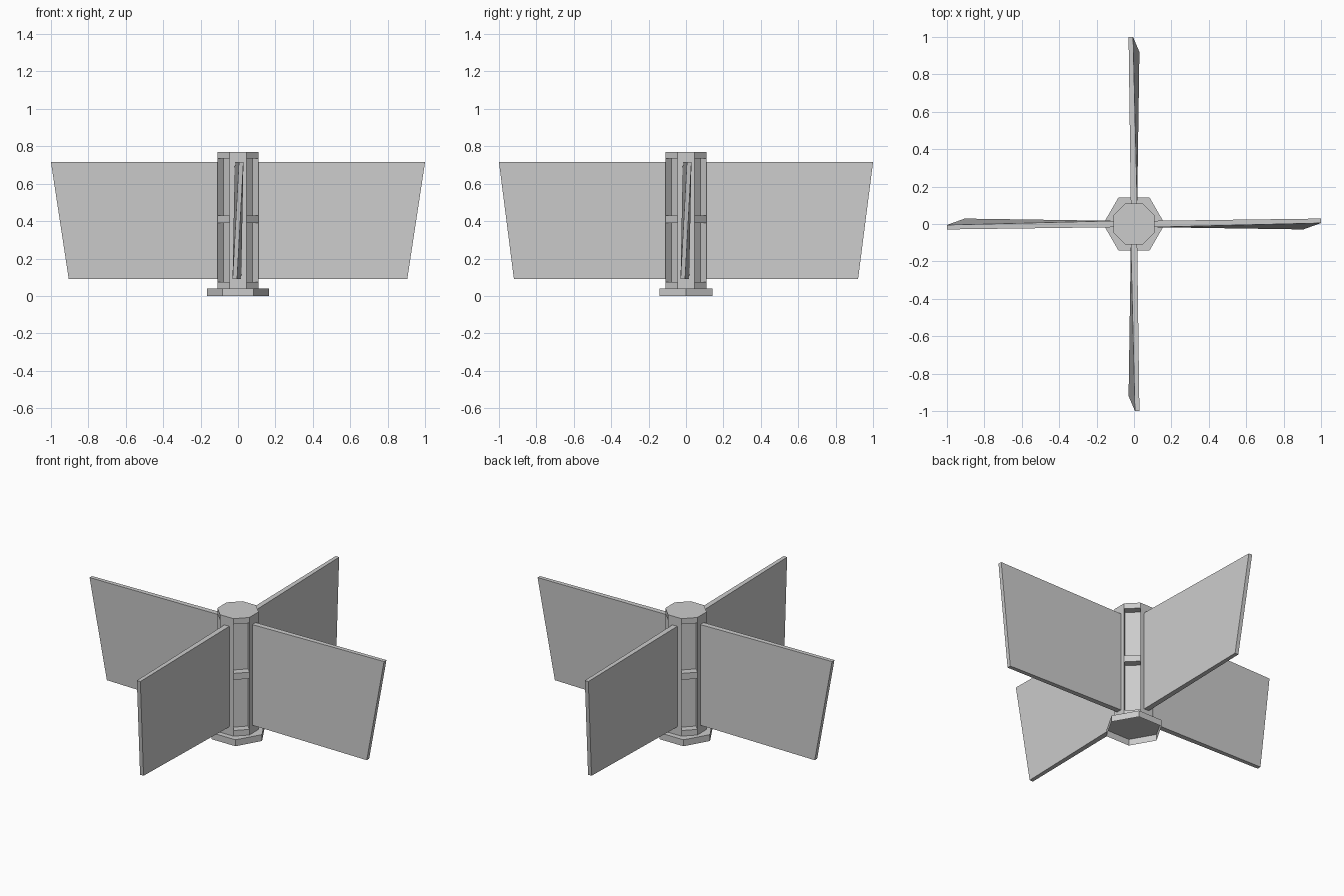
import bpy, bmesh, math
from mathutils import Vector, Matrix

cube = bpy.data.objects.get("Cube")
if cube:
    bpy.data.objects.remove(cube)

grey = bpy.data.materials.new("plain_grey")
grey.use_nodes = True
grey.diffuse_color = (0.6, 0.6, 0.6, 1)
grey.node_tree.nodes["Principled BSDF"].inputs["Base Color"].default_value = grey.diffuse_color


def finish(name, bm):
    mesh = bpy.data.meshes.new(name)
    bm.to_mesh(mesh)
    bm.free()
    mesh.materials.append(grey)
    obj = bpy.data.objects.new(name, mesh)
    bpy.context.collection.objects.link(obj)
    return obj


def ring(bm, sides, radius, z, turn):
    """Regular polygon of vertices at height z."""
    angles = [math.tau * (i + turn) / sides for i in range(sides)]
    return [bm.verts.new((radius * math.cos(a), radius * math.sin(a), z)) for a in angles]


def make_hub(apothem=0.11, depth=0.045):
    """Octagonal column with two pockets in each diagonal side."""
    bm = bmesh.new()
    levels = [0.04, 0.075, 0.39, 0.43, 0.735, 0.77]
    rings = [ring(bm, 8, apothem / math.cos(math.pi / 8), z, 0.5) for z in levels]
    bm.faces.new(rings[-1])
    bm.faces.new(rings[0][::-1])
    pockets = []
    for i in range(8):
        j = (i + 1) % 8
        if i % 2:  # sides that carry a blade: one tall flat face
            bm.faces.new([r[i] for r in rings[::-1]] + [r[j] for r in rings])
            continue
        for k in range(len(levels) - 1):
            low, high = rings[k], rings[k + 1]
            face = bm.faces.new([low[i], low[j], high[j], high[i]])
            if k in (1, 3):
                pockets.append(face)
    bm.normal_update()
    for face in bmesh.ops.extrude_discrete_faces(bm, faces=pockets)["faces"]:
        face.normal_update()
        bmesh.ops.translate(bm, verts=face.verts[:], vec=-face.normal * depth)
    bmesh.ops.recalc_face_normals(bm, faces=bm.faces[:])
    return finish("hub_column", bm)


def make_base():
    """Hexagonal foot, open underneath."""
    bm = bmesh.new()
    low, high = (ring(bm, 6, 0.165, z, 0) for z in (0, 0.04))
    bm.faces.new(high)
    for i in range(6):
        j = (i + 1) % 6
        bm.faces.new([low[i], low[j], high[j], high[i]])
    return finish("hexagon_base", bm)


def make_blade(name, quarter, low_tip):
    """Tapered blade, upright at the root and twisted at the tip."""
    bm = bmesh.new()
    bottom, top = 0.09, 0.715

    def section(x_low, x_high, half, lean):
        return [bm.verts.new(p) for p in (
            (x_low, -lean - half, bottom), (x_low, -lean + half, bottom),
            (x_high, lean + half, top), (x_high, lean - half, top))]

    root = section(0.1, 0.1, 0.017, 0)
    tip = section(low_tip, 1.0, 0.012, 0.017)
    bm.faces.new(root)
    bm.faces.new(tip)
    for i in range(4):
        j = (i + 1) % 4
        bm.faces.new([root[i], root[j], tip[j], tip[i]])
    bmesh.ops.recalc_face_normals(bm, faces=bm.faces[:])
    bm.transform(Matrix.Rotation(quarter * math.pi / 2, 4, 'Z'))
    return finish(name, bm)


make_hub()
make_base()
for n, side in enumerate(("left", "back", "right", "front")):
    make_blade(side + "_blade", n, 0.92 if n % 2 else 0.905)
